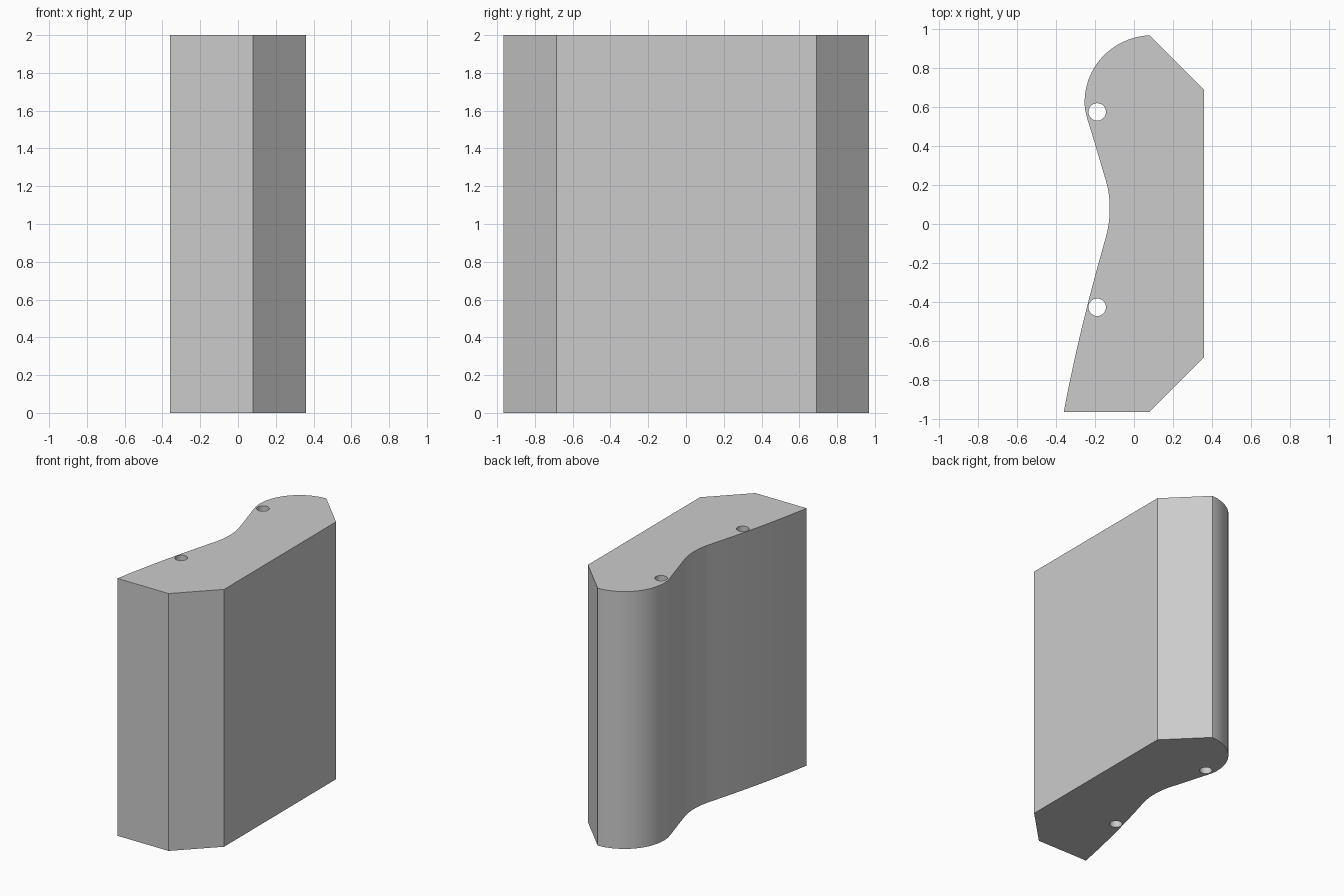
import bpy
import bmesh
from mathutils import Vector
from mathutils.geometry import interpolate_bezier

HEIGHT = 2.0

cube = bpy.data.objects.get("Cube")
if cube:
    bpy.data.objects.remove(cube, do_unlink=True)

grey = bpy.data.materials.new("plain grey")
grey.use_nodes = True
colour = (0.6, 0.6, 0.6, 1)
grey.diffuse_color = colour
grey.node_tree.nodes["Principled BSDF"].inputs["Base Color"].default_value = colour

# Waved side: start, handle, handle, end, segments
waves = [
    ((0.08, 0.97), (-0.11, 0.96), (-0.254, 0.81), (-0.254, 0.625), 20),
    ((-0.254, 0.625), (-0.254, 0.575), (-0.235, 0.525), (-0.215, 0.46), 8),
    ((-0.146, 0.228), (-0.13, 0.175), (-0.125, 0.13), (-0.125, 0.075), 8),
    ((-0.125, 0.075), (-0.125, 0.02), (-0.134, -0.03), (-0.148, -0.08), 8),
    ((-0.148, -0.08), (-0.235, -0.385), (-0.30, -0.645), (-0.361, -0.966), 12),
]
outline = []
for a, b, c, d, n in waves:
    for p in interpolate_bezier(Vector(a), Vector(b), Vector(c), Vector(d), n + 1):
        if not outline or (p - outline[-1]).length > 1e-4:
            outline.append(p)

# Flat end and chamfered back
outline += [Vector(p) for p in ((0.08, -0.966), (0.36, -0.685), (0.36, 0.69))]

# Extrude the outline into a solid block
bm = bmesh.new()
base = bm.faces.new([bm.verts.new((p.x, p.y, 0)) for p in outline])
top = bmesh.ops.extrude_face_region(bm, geom=[base], use_keep_orig=True)["geom"]
bmesh.ops.translate(bm, vec=(0, 0, HEIGHT),
                    verts=[v for v in top if isinstance(v, bmesh.types.BMVert)])
bmesh.ops.recalc_face_normals(bm, faces=bm.faces)
mesh = bpy.data.meshes.new("waved_block")
bm.to_mesh(mesh)
bm.free()
mesh.materials.append(grey)
block = bpy.data.objects.new("waved_block", mesh)
bpy.context.collection.objects.link(block)

# Two round holes running through the block
cutters = []
for y in (0.576, -0.428):
    bpy.ops.mesh.primitive_cylinder_add(vertices=32, radius=0.045, depth=HEIGHT + 0.2,
                                        location=(-0.189, y, HEIGHT / 2))
    cutter = bpy.context.object
    cutter.name = "hole_cutter"
    cutter.hide_render = True
    cutter.data.materials.append(grey)
    cutters.append(cutter)
    cut = block.modifiers.new("hole", "BOOLEAN")
    cut.operation = "DIFFERENCE"
    cut.solver = "EXACT"
    cut.object = cutter

# Apply the holes, then smooth the curved walls
bpy.ops.object.select_all(action="DESELECT")
block.select_set(True)
bpy.context.view_layer.objects.active = block
bpy.ops.object.convert(target="MESH")
for cutter in cutters:
    bpy.data.objects.remove(cutter, do_unlink=True)
bpy.ops.object.shade_smooth_by_angle()
